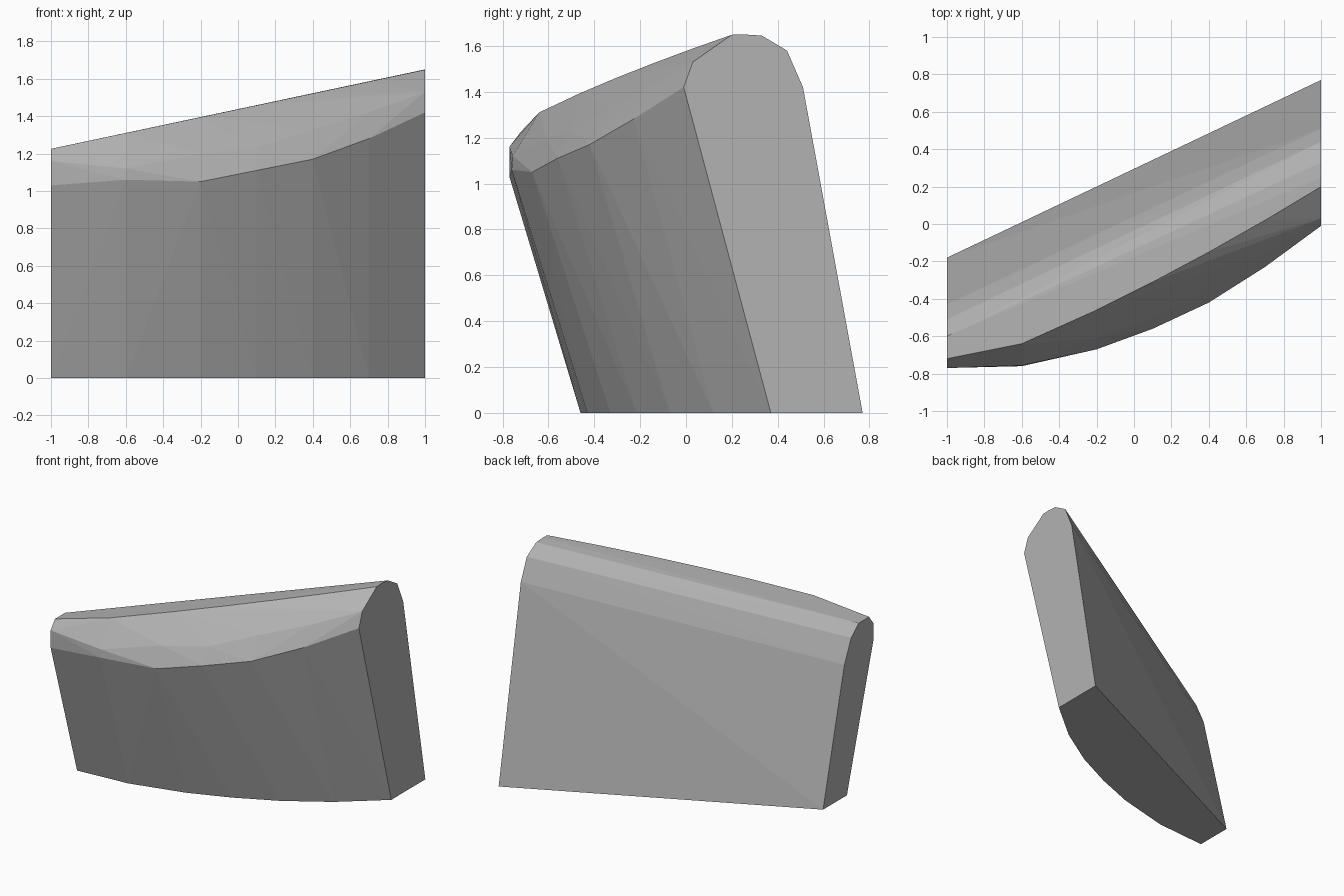
import bpy
import bmesh

if "Cube" in bpy.data.objects:
    bpy.data.objects.remove(bpy.data.objects["Cube"])

# Flat grey finish
grey = bpy.data.materials.new("plain grey")
grey.diffuse_color = (0.45, 0.45, 0.45, 1)
grey.use_nodes = True
grey.node_tree.nodes["Principled BSDF"].inputs["Base Color"].default_value = grey.diffuse_color

# Curved front, one row per station: x, foot y, shoulder (y, z), brow (y, z), ridge y
STATIONS = [
    (-1.0, -0.46, (-0.77, 1.03), (-0.77, 1.16), -0.72),
    (-0.6, -0.43, (-0.76, 1.06), (-0.755, 1.12), -0.64),
    (-0.2, -0.33, (-0.67, 1.05), (-0.61, 1.20), -0.46),
    (0.1, -0.215, (-0.56, 1.11), (-0.50, 1.23), -0.31),
    (0.4, -0.07, (-0.42, 1.17), (-0.33, 1.33), -0.15),
    (0.7, 0.12, (-0.23, 1.28), (-0.16, 1.42), 0.02),
    (1.0, 0.37, (-0.01, 1.42), (0.03, 1.53), 0.20),
]


def top_height(x):
    return 1.437 + 0.2115 * x


bm = bmesh.new()
for x, foot, shoulder, brow, ridge in STATIONS:
    for y, z in ((foot, 0), shoulder, brow, (ridge, top_height(x))):
        bm.verts.new((x, y, z))

# Straight back and rounded top edge, running between the two ends
for x, profile in (
    (-1.0, ((-0.18, 0), (-0.43, 0.98), (-0.51, 1.15), (-0.60, 1.225))),
    (1.0, ((0.77, 0), (0.51, 1.42), (0.44, 1.58), (0.33, 1.645), (0.25, 1.65))),
):
    for y, z in profile:
        bm.verts.new((x, y, z))

# Skin the sections into one faceted convex block
hull = bmesh.ops.convex_hull(bm, input=bm.verts[:])
spare = {g for g in hull["geom_interior"] + hull["geom_unused"]
         if isinstance(g, bmesh.types.BMVert)}
bmesh.ops.delete(bm, geom=list(spare), context="VERTS")
bmesh.ops.dissolve_limit(bm, angle_limit=0.01, verts=bm.verts[:], edges=bm.edges[:])
bmesh.ops.recalc_face_normals(bm, faces=bm.faces[:])

mesh = bpy.data.meshes.new("curved_block")
bm.to_mesh(mesh)
bm.free()
mesh.materials.append(grey)
block = bpy.data.objects.new("curved_block", mesh)
bpy.context.collection.objects.link(block)
